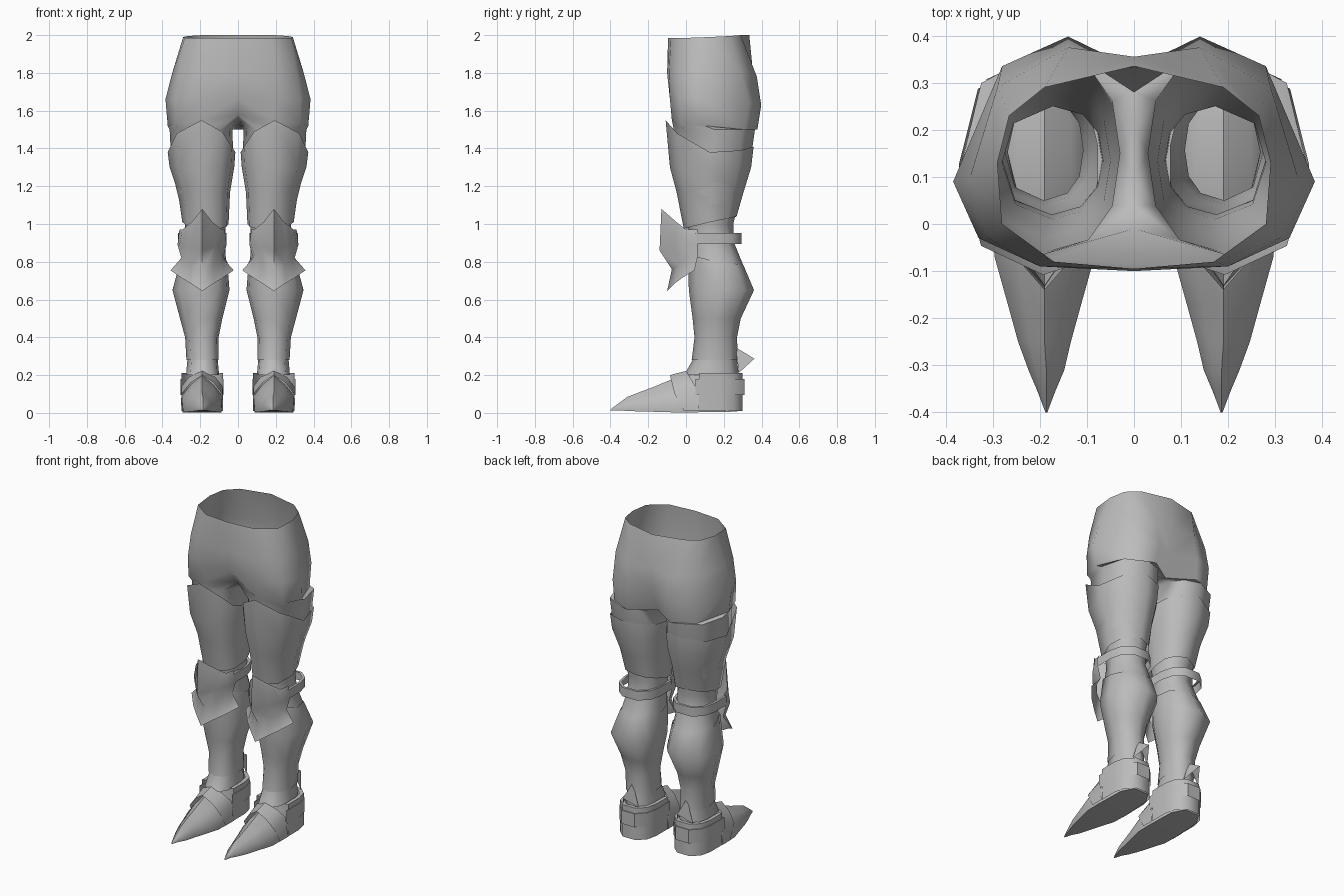
import bpy, bmesh, math

if "Cube" in bpy.data.objects:
    bpy.data.objects.remove(bpy.data.objects["Cube"])

steel = bpy.data.materials.new("grey_steel")
steel.diffuse_color = (0.5, 0.5, 0.5, 1)
steel.use_nodes = True
steel.node_tree.nodes["Principled BSDF"].inputs["Base Color"].default_value = steel.diffuse_color
CX = 0.19  # leg centre line


def finish(name, bm, angle=40):
    """Turn a bmesh into a shaded object mirrored to the other leg."""
    bmesh.ops.recalc_face_normals(bm, faces=bm.faces)
    me = bpy.data.meshes.new(name)
    bm.to_mesh(me)
    bm.free()
    me.materials.append(steel)
    me.shade_smooth()
    me.set_sharp_from_angle(angle=math.radians(angle))
    ob = bpy.data.objects.new(name, me)
    bpy.context.collection.objects.link(ob)
    mod = ob.modifiers.new("mirror", 'MIRROR')
    mod.use_axis[0] = True
    mod.merge_threshold = 0.0005
    return ob


def build(name, rings, closed=True, caps=False, angle=40):
    """Skin a list of point rings; rings of 7 hip points stay open at x = 0."""
    bm = bmesh.new()
    vs = [[bm.verts.new(p) for p in r] for r in rings]
    for a, b in zip(vs, vs[1:]):
        n = len(b)
        wrap = closed and len(a) == n and not (name == "hips_and_legs" and n == 7)
        for i in range(n if wrap else len(a) - 1):
            j = (i + 1) % n
            bm.faces.new((a[i], a[j], b[j], b[i]))
    if caps:
        bm.faces.new(vs[0])
        bm.faces.new(vs[-1])
    return finish(name, bm, angle)


ANGLES = [-125, -90, -45, 0, 42, 90, 125, 150, 180, 210]


def oval(z, x0, x1, y0, y1):
    """Leg ring inside the given bounds; z is a number or one value per point."""
    zs = z if isinstance(z, list) else [z] * len(ANGLES)
    cx, cy, rx, ry = (x0 + x1) / 2, (y0 + y1) / 2, (x1 - x0) / 2, (y1 - y0) / 2
    pts = []
    for a, h in zip(ANGLES, zs):
        c, s = math.cos(math.radians(a)), math.sin(math.radians(a))
        k = 1.04 if abs(c * s) > 0.3 else 1
        pts.append((cx + rx * c * k, cy + ry * s * k, h))
    return pts


# Hips: half rings from front centre round to back centre, then the leg loops
hips = [
    [(0, -.095, 1.985), (.17, -.08, 1.985), (.28, 0, 1.985), (.29, .13, 1.99),
     (.265, .23, 1.995), (.19, .29, 2), (0, .335, 2)],
    [(0, -.1, 1.8), (.2, -.09, 1.8), (.31, -.03, 1.8), (.348, .1, 1.8),
     (.29, .29, 1.8), (.14, .375, 1.78), (0, .355, 1.8)],
    [(0, -.085, 1.67), (.19, -.085, 1.66), (.33, -.03, 1.66), (.384, .09, 1.66),
     (.28, .335, 1.64), (.14, .398, 1.63), (0, .33, 1.63)],
    [(0, -.01, 1.58), (.18, -.075, 1.55), (.33, -.025, 1.53), (.372, .1, 1.52),
     (.285, .31, 1.5), (.15, .378, 1.5), (0, .28, 1.5),
     (0, .2, 1.53), (0, .1, 1.545), (0, .04, 1.555)],
]
leg_rows = [
    (1.5, .03, .362, -.065, .365), (1.36, .025, .355, -.06, .345),
    (1.2, .05, .33, -.03, .30), (1.0, .065, .28, .01, .25), (.9, .07, .28, .02, .255),
    (.79, .062, .302, .015, .3), (.65, .05, .342, .02, .355),
    (.5, .088, .302, .04, .285), (.4, .108, .275, .05, .265),
    (.28, .107, .268, .035, .27), (.2, .1, .275, -.01, .28)]
build("hips_and_legs", hips + [oval(*r) for r in leg_rows], angle=55)

# Greaves: thin shells over the calf with a sloping upper edge
G = .005
rim = [.83, .84, .83, .8, .79, .78, .79, .8, .8, .82]
build("greave", [oval(z, a - G, b + G, c - G, d + G) for z, a, b, c, d in
                 [(rim, .062, .302, .015, .3)] + leg_rows[6:10]], angle=55)

# Thigh guards: open shells with a raised front edge and sloping hem
top = [1.49, 1.55, 1.48, 1.38, 1.39, 1.41, 1.40, 1.39, 1.38, 1.41]
hem = [.975, .975, .985, 1.01, 1.03, 1.04, 1.03, 1.02, 1.0, .985]
build("thigh_guard", [
    oval(top, .014, .372, -.108, .358), oval(1.3, .02, .362, -.085, .345),
    oval(1.17, .042, .318, -.05, .305), oval(hem, .05, .295, -.012, .268)], angle=60)


def plate(name, half, angle):
    """Ridged plate from half rows running outward from the leg centre line."""
    build(name, [[(CX - x, y, z) for x, y, z in reversed(r)] +
                 [(CX + x, y, z) for x, y, z in r[1:]] for r in half],
          closed=False, angle=angle)


# Knee guards: a peak above and a flared wing below
plate("knee_guard", [
    [(0, -.13, 1.08), (.055, -.05, 1.01), (.105, .0, .97), (.12, .06, .97)],
    [(0, -.14, .86), (.07, -.06, .88), (.12, .0, .89), (.13, .06, .89)],
    [(0, -.075, .76), (.06, -.035, .785), (.095, .01, .81), (.11, .06, .82)],
    [(0, -.1, .645), (.06, -.06, .685), (.11, -.02, .715), (.167, .045, .755)],
], 62)


def u_path(w, y0, y1, z):
    """Open U round the back of a leg."""
    d = y1 - y0
    shape = [(1, 0), (1, .5), (.85, .8), (.4, 1), (-.4, 1), (-.85, .8), (-1, .5), (-1, 0)]
    return [(CX + w * a, y0 + d * b, z) for a, b in shape]


def band(name, w, y0, y1, z0, z1, depth):
    """U-shaped strip with a flat ledge on its upper edge."""
    build(name, [u_path(w, y0, y1, z0), u_path(w, y0, y1, z1),
                 u_path(w - depth, y0, y1 - depth, z1)], closed=False, angle=45)


# Straps behind the knees, heel cuffs and heel bands
band("knee_strap", .128, .05, .295, .895, .952, .015)
band("heel_cuff", .11, .07, .3, .01, .212, .022)
band("heel_band", .114, .05, .31, .095, .18, .006)


def foot_ring(y, w, zt, ze, zb):
    shape = [(-.95, zb), (-1, ze), (-.55, ze + (zt - ze) * .55), (0, zt),
             (.55, ze + (zt - ze) * .55), (1, ze), (.95, zb)]
    return [(CX + (-.004 if y < -.3 else 0) + w * a, y, z) for a, z in shape]


# Shoes: lofted from the heel to a pointed toe
build("shoe", [foot_ring(*r) for r in [
    (.29, .055, .12, .05, .01), (.22, .1, .19, .08, .005), (.03, .108, .2, .09, .003),
    (-.07, .106, .18, .07, .003), (-.17, .078, .138, .055, .006), (-.25, .056, .108, .045, .008),
    (-.31, .038, .085, .035, .01), (-.355, .019, .052, .03, .014),
    (-.4, .002, .018, .016, .012)]], caps=True, angle=50)

# Instep guards: roof-shaped flaps over the toes
plate("instep_guard", [
    [(0, -.085, .2), (.06, -.075, .16), (.107, -.06, .1), (.112, -.01, .01)],
    [(0, .0, .222), (.07, .02, .19), (.109, .05, .14), (.112, .07, .01)],
], 45)

# Heel spurs: small folded fins above the heel
bm = bmesh.new()
tip, up, lf, rt = [bm.verts.new(p) for p in [
    (CX, .362, .287), (CX, .262, .348), (CX - .055, .28, .212), (CX + .055, .28, .212)]]
bm.faces.new((tip, up, lf))
bm.faces.new((tip, rt, up))
finish("heel_spur", bm, 30)
